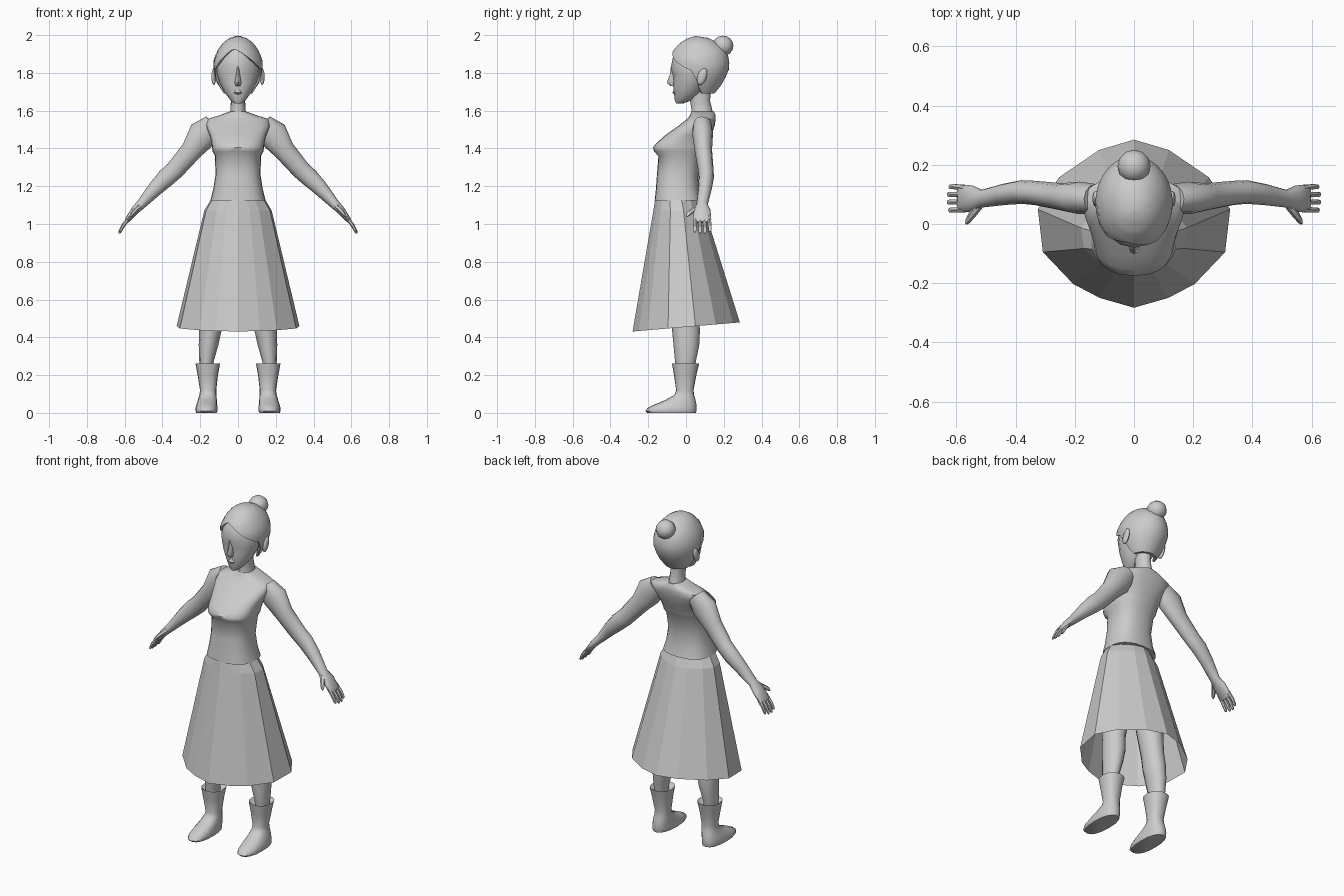
import bpy, bmesh, math
from mathutils import Vector

grey = bpy.data.materials.new("plain grey")
grey.diffuse_color = (0.6, 0.6, 0.6, 1)


def ring(z, rx, yf, yb, cx=0.0, n=16, p=1.0):
    """Horizontal rounded cross-section between a front and a back y."""
    pts = []
    for i in range(n):
        a = 2 * math.pi * i / n
        c, s = math.cos(a), math.sin(a)
        pts.append(Vector((cx + rx * math.copysign(abs(c) ** p, c),
                           (yf + yb) / 2 + (yb - yf) / 2 * math.copysign(abs(s) ** p, s), z)))
    return pts


def tube(path, n=10):
    """Rings along a path of (x, y, z, thickness, y radius)."""
    out = []
    for i, (x, y, z, r, ry) in enumerate(path):
        a, b = path[max(i - 1, 0)], path[min(i + 1, len(path) - 1)]
        t = Vector((b[0] - a[0], b[1] - a[1], b[2] - a[2])).normalized()
        u = Vector((0, 1, 0)).cross(t).normalized()
        v = t.cross(u)
        out.append([Vector((x, y, z)) + u * r * math.cos(k * 2 * math.pi / n)
                    + v * ry * math.sin(k * 2 * math.pi / n) for k in range(n)])
    return out


def build(name, lofts, caps=True, angle=50, mirror=False):
    """Skin each list of rings and join them into one object."""
    bm = bmesh.new()
    for rings in lofts:
        rows = [[bm.verts.new(p) for p in r] for r in rings]
        n = len(rows[0])
        for a, b in zip(rows, rows[1:]):
            for i in range(n):
                j = (i + 1) % n
                bm.faces.new((a[i], a[j], b[j], b[i]))
        if caps:
            bm.faces.new(rows[0][::-1])
            bm.faces.new(rows[-1])
    bmesh.ops.remove_doubles(bm, verts=bm.verts, dist=0.0002)
    bmesh.ops.recalc_face_normals(bm, faces=bm.faces)
    me = bpy.data.meshes.new(name)
    bm.to_mesh(me)
    bm.free()
    me.materials.append(grey)
    for f in me.polygons:
        f.use_smooth = angle > 0
    if angle:
        me.set_sharp_from_angle(angle=math.radians(angle))
    ob = bpy.data.objects.new(name, me)
    bpy.context.collection.objects.link(ob)
    if mirror:
        ob.modifiers.new("mirror", 'MIRROR')
    return ob


def ball(name, loc, size, tilt=0.0, mirror=False):
    rings = []
    for k in range(9):
        a = math.pi * k / 8
        rings.append([Vector((math.sin(a) * math.cos(t), math.sin(a) * math.sin(t), -math.cos(a)))
                      for t in (2 * math.pi * i / 12 for i in range(12))])
    out = []
    for r in rings:
        row = []
        for v in r:
            x, y, z = v.x * size[0], v.y * size[1], v.z * size[2]
            row.append(Vector((loc[0] + x, loc[1] + y * math.cos(tilt) + z * math.sin(tilt),
                               loc[2] + z * math.cos(tilt) - y * math.sin(tilt))))
        out.append(row)
    return build(name, [out], caps=False, mirror=mirror)


# Torso: fitted top with a bust ledge and sloping shoulders
build("torso", [[ring(*r, n=24, p=0.8) for r in (
    (1.125, .146, -.166, .085), (1.18, .132, -.16, .07), (1.26, .119, -.154, .065),
    (1.36, .122, -.146, .085), (1.385, .135, -.170, .10), (1.405, .138, -.175, .107),
    (1.43, .140, -.155, .117), (1.47, .150, -.110, .135), (1.52, .170, -.040, .152),
    (1.555, .165, .005, .157), (1.575, .10, .02, .157), (1.595, .045, .03, .148))]])

# Neck
build("neck", [[ring(*r, n=12) for r in (
    (1.56, .052, .02, .15), (1.60, .040, .03, .14), (1.65, .038, .022, .128), (1.72, .042, .02, .13))]])

# Head with shallow eye sockets
head = build("head", [[ring(*r) for r in (
    (1.638, .018, -.052, -.015), (1.655, .040, -.060, .03), (1.70, .074, -.064, .09),
    (1.745, .096, -.070, .12), (1.79, .110, -.074, .15), (1.83, .118, -.080, .18),
    (1.90, .100, -.066, .18), (1.95, .06, -.02, .14))]])
for v in head.data.vertices:
    if abs(v.co.z - 1.79) < .01 and v.co.y < 0 and .02 < abs(v.co.x) < .06:
        v.co.y += .014

# Nose and lips
build("nose", [[ring(*r, n=8) for r in (
    (1.835, .008, -.080, -.05), (1.79, .010, -.086, -.05), (1.748, .018, -.102, -.05),
    (1.73, .012, -.082, -.05))]])
build("lips", [[ring(*r, n=8) for r in (
    (1.683, .012, -.060, -.04), (1.695, .024, -.071, -.04), (1.712, .012, -.066, -.04))]])

# Ears
ball("ear", (.128, .085, 1.78), (.013, .024, .046), tilt=0.35, mirror=True)

# Hair cap: its lower edge sweeps from a side parting to the nape
hair_profile = [(1.69, .075, .0, .15), (1.75, .113, -.05, .198), (1.82, .131, -.084, .228),
                (1.87, .130, -.088, .230), (1.92, .108, -.068, .212), (1.96, .080, -.03, .17),
                (1.985, .045, .012, .12), (1.995, .0, .05, .05)]


def hair_point(a, z):
    for p, q in zip(hair_profile, hair_profile[1:]):
        if z <= q[0]:
            f = (z - p[0]) / (q[0] - p[0])
            rx, yf, yb = (p[k] + (q[k] - p[k]) * f for k in (1, 2, 3))
            return Vector((rx * math.cos(a), (yf + yb) / 2 + (yb - yf) / 2 * math.sin(a), z))
    return Vector((0, .05, 1.995))


def hairline(a):
    s, c = math.sin(a), math.cos(a)
    if s > 0.05:
        return 1.69
    if s > -0.30:
        return 1.69 + .125 * (0.05 - s) / 0.35
    d = abs(c + 0.22) / (1.17 if c > -0.22 else 0.73)
    return 1.925 - .11 * min(d, 1) ** 1.6


columns = 40
angles = [2 * math.pi * i / columns for i in range(columns)]
hair_rows = []
for k in range(11):
    t = 1 - (1 - k / 10) ** 1.5
    hair_rows.append([hair_point(a, hairline(a) + (1.995 - hairline(a)) * t) for a in angles])
# turn the lower edge in to the scalp
edge = [Vector((p.x * .84, .06 + (p.y - .06) * .84, p.z)) for p in hair_rows[0]]
build("hair", [[edge] + hair_rows], caps=False)
ball("hair_bun", (0, .195, 1.943), (.056, .056, .054))

# Arm running into the palm, then fingers and thumb
arm = tube([(.13, .085, 1.53, .055, .05), (.185, .088, 1.475, .080, .055), (.245, .092, 1.39, .057, .046),
            (.335, .105, 1.285, .050, .041), (.38, .108, 1.245, .049, .040), (.44, .100, 1.185, .040, .036),
            (.512, .086, 1.105, .026, .030), (.545, .086, 1.072, .022, .044),
            (.585, .086, 1.022, .014, .048), (.592, .086, 1.010, .008, .044)], n=12)
hand = [arm]
for y, reach in ((.126, .90), (.100, 1.0), (.074, 1.0), (.047, .92)):
    hand.append(tube([(.572, y * .9 + .008, 1.038, .011, .011),
                      (.572 + .035 * reach, y, 1.038 - .045 * reach, .010, .010),
                      (.572 + .053 * reach, y, 1.038 - .078 * reach, .008, .009),
                      (.572 + .057 * reach, y, 1.038 - .088 * reach, .004, .005)], n=6))
hand.append(tube([(.525, .062, 1.09, .014, .016), (.548, .030, 1.068, .012, .013),
                  (.562, .010, 1.050, .009, .010), (.567, .002, 1.040, .004, .005)], n=6))
build("arm", hand, mirror=True)

# Skirt: fourteen flat panels with a short yoke, hem dipping at the front
half = [(0, -.283), (.115, -.25), (.205, -.203), (.308, -.095), (.325, .05), (.253, .158), (.118, .25), (0, .285)]
hem = half + [(-x, y) for x, y in half[-2:0:-1]]
build("skirt", [[
    [Vector((x, y, .455 + .085 * y)) for x, y in hem],
    [Vector((x * .55, -.037 + y * .48, 1.07)) for x, y in hem],
    [Vector((x * .44, -.045 + y * .42, 1.13)) for x, y in hem]]], caps=False, angle=0)

# Legs
build("leg", [[ring(*r, n=12) for r in (
    (.20, .034, -.045, .04, .165), (.27, .038, -.058, .052, .167), (.36, .052, -.066, .070, .156),
    (.44, .060, -.074, .074, .146), (.52, .060, -.080, .066, .140), (.75, .080, -.10, .07, .115),
    (1.02, .075, -.12, .06, .08))]], mirror=True)

# Boots: flared shaft, slim ankle and long low foot
build("boot", [[ring(*r, n=16, p=0.85) for r in (
    (.24, .040, -.05, .045, .160), (.262, .065, -.074, .070, .160), (.20, .054, -.064, .055, .160),
    (.12, .043, -.052, .040, .158), (.095, .045, -.062, .043, .159), (.07, .050, -.105, .050, .162),
    (.045, .055, -.165, .055, .165), (.025, .058, -.205, .056, .167), (.010, .058, -.215, .055, .167),
    (.0, .054, -.205, .052, .167))]], mirror=True)
